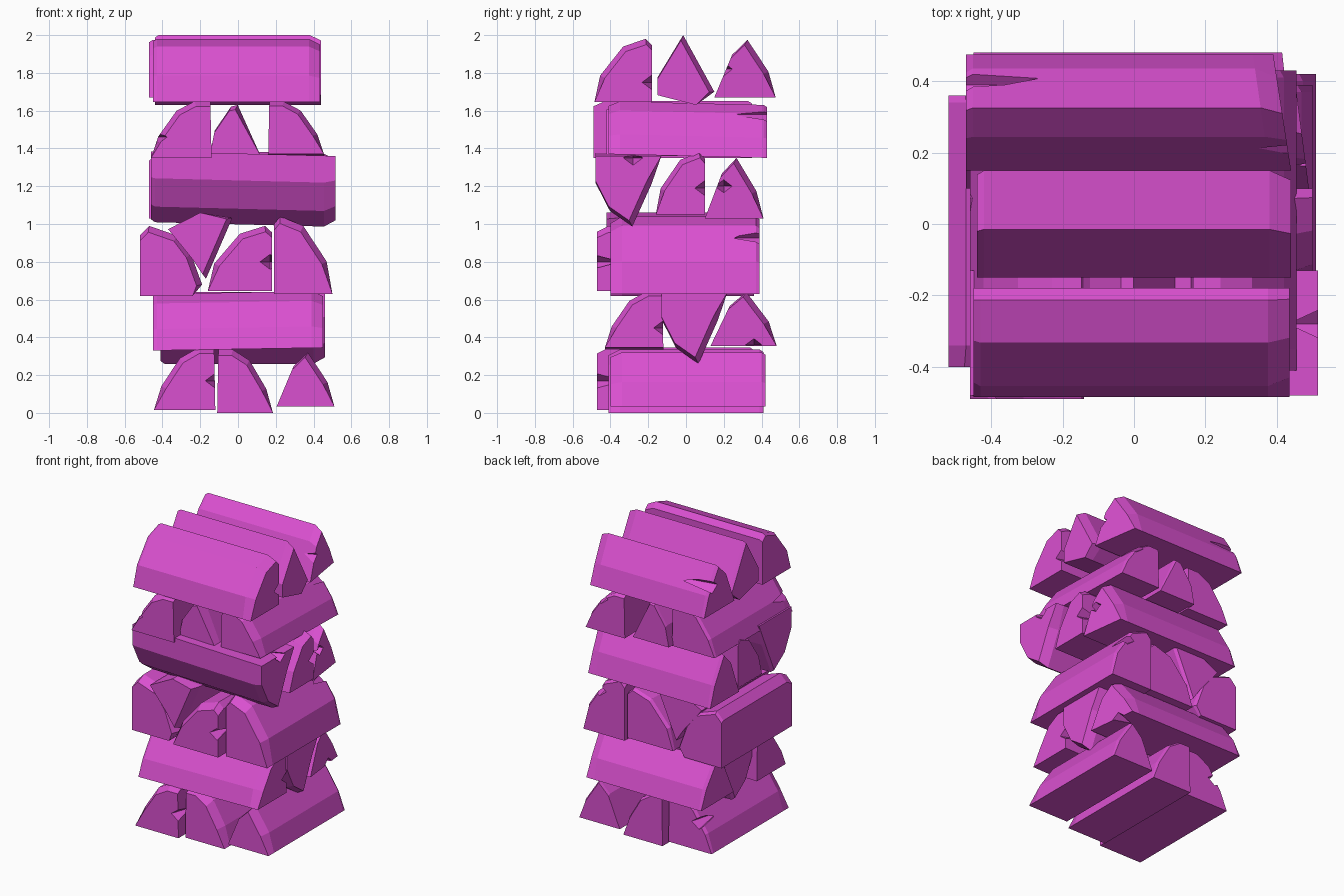
import bpy, bmesh
from mathutils import Vector

cube = bpy.data.objects.get("Cube")
if cube:
    bpy.data.objects.remove(cube, do_unlink=True)

wood = bpy.data.materials.new("magenta wood")
wood.use_nodes = True
colour = (0.7, 0.08, 0.63, 1)
wood.diffuse_color = colour
wood.node_tree.nodes["Principled BSDF"].inputs["Base Color"].default_value = colour

# Split-log cross-sections in a unit box: split corner, bark foot, then around
QUARTER = [(0, 0), (1, 0), (.88, .38), (.58, .83), (.28, 1), (.02, 1)]
HUMPED = [(0, 0), (1, 0), (.9, .42), (.5, .88), (.11, 1), (0, .9)]
WEDGE = [(0, 0), (1, 0), (.88, .45), (.54, 1), (.29, .74)]
KEEL = [(0, 0), (1, 0), (.85, .4), (.56, 1), (.22, .78), (0, .38)]
BLOCK = [(0, 0), (.85, 0), (1, .16), (.82, .6), (.6, .86), (.15, 1), (0, .86)]
SPLINTER = [(0, 0), (1, 0), (.55, 1), (.42, .97), (.1, .5)]
ROOF = [(0, .14), (.68, 0), (1, .19), (.45, 1), (0, .4)]
CROOKED = [(0, .25), (.5, 0), (1, .08), (.59, 1), (.41, .74)]


def place(axis, u, t, z):
    """Point at cross position u, length position t and height z."""
    return Vector((t, u, z)) if axis == "x" else Vector((u, t, z))


def new_object(name, bm):
    bmesh.ops.recalc_face_normals(bm, faces=bm.faces)
    mesh = bpy.data.meshes.new(name)
    bm.to_mesh(mesh)
    bm.free()
    mesh.materials.append(wood)
    obj = bpy.data.objects.new(name, mesh)
    bpy.context.collection.objects.link(obj)
    return obj


def cut_notch(obj, axis, u, t, z, reach):
    """Cut a tapering split that opens at the log end."""
    bm = bmesh.new()
    side = 1 if reach > 0 else -1
    tip = bm.verts.new(place(axis, u, t + reach, z))
    base = [bm.verts.new(place(axis, u + du, t - side * 0.02, z + dz))
            for du, dz in ((-.06, 0), (0, -.045), (.06, 0), (0, .045))]
    bm.faces.new(base)
    for a, b in zip(base, base[1:] + base[:1]):
        bm.faces.new((a, b, tip))
    cutter = new_object("notch_cutter", bm)
    cutter.hide_render = True
    mod = obj.modifiers.new("notch", "BOOLEAN")
    mod.operation = "DIFFERENCE"
    mod.solver = "EXACT"
    mod.object = cutter
    bpy.context.view_layer.objects.active = obj
    bpy.ops.object.modifier_apply(modifier=mod.name)
    bpy.data.objects.remove(cutter, do_unlink=True)


def log(name, axis, shape, us, zs, ts, notches=(), slant=0, rise=0):
    """Loft a log; reversed us or zs mirrors the cross-section.
    slant shortens the bark side at the far end, rise lifts the far end."""
    bm = bmesh.new()
    (u0, u1), (z0, z1), (t0, t1) = us, zs, ts
    long_end, short_end = 0.06, 0.02
    if axis == "y":
        sections = [(t0, .91), (t0 + long_end, 1), (t1 - short_end, 1), (t1, .96)]
    else:
        sections = [(t0, .96), (t0 + short_end, 1), (t1 - long_end, 1), (t1, .91)]
    pu, pz = shape[0]
    rings = []
    for t, scale in sections:
        ring = []
        along = (t - t0) / (t1 - t0)
        for i, (a, b) in enumerate(shape):
            # The split face and bark foot stay full size; the rest is chipped back
            s = scale if i > 1 else 1
            a, b = pu + (a - pu) * s, pz + (b - pz) * s
            u = u0 + (u1 - u0) * a
            z = z0 + (z1 - z0) * b + rise * along
            ring.append(bm.verts.new(place(axis, u, t - slant * along * a, z)))
        rings.append(ring)
    n = len(shape)
    for lower, upper in zip(rings, rings[1:]):
        for i in range(n):
            j = (i + 1) % n
            bm.faces.new((lower[i], lower[j], upper[j], upper[i]))
    bm.faces.new(rings[0])
    bm.faces.new(rings[-1])
    obj = new_object(name, bm)
    for u, z, end, length in notches:
        reach = length if end == "start" else -length
        cut_notch(obj, axis, u, t0 if end == "start" else t1, z, reach)


# Layer one, running front to back
log("base_log_right", "y", QUARTER, (-.12, -.445), (.015, .345), (-.47, .36),
    [(-.12, .17, "start", .15), (-.35, .2, "end", .2)])
log("base_log_middle", "y", QUARTER, (-.11, .185), (0, .335), (-.41, .41))
log("base_log_left", "y", WEDGE, (.205, .51), (.035, .32), (-.4, .42))

# Layer two, running side to side
log("second_log_front", "x", QUARTER, (-.12, -.43), (.33, .63), (-.45, .45),
    [(-.12, .45, "end", .12)], rise=.015)
log("second_log_middle", "x", KEEL, (-.13, .22), (.64, .26), (-.41, .46))
log("second_log_back", "x", WEDGE, (.13, .48), (.355, .64), (-.45, .455),
    [(.36, .36, "end", .15)], slant=.04)

# Layer three
log("third_log_right", "y", BLOCK, (-.52, -.19), (.62, .99), (-.4, .36))
log("third_log_wedged", "y", CROOKED, (-.37, -.03), (1.06, .71), (-.42, .36))
log("third_log_middle", "y", HUMPED, (.18, -.16), (.645, .99), (-.47, .37),
    [(.17, .8, "start", .15)])
log("third_log_left", "y", HUMPED, (.19, .5), (.63, 1.04), (-.4, .39),
    [(.38, .925, "end", .16)])

# Layer four
log("fourth_log_front", "x", KEEL, (-.48, -.13), (1.385, 1.01), (-.46, .515),
    [(-.28, 1.35, "end", .12)], rise=-.025)
log("fourth_log_middle", "x", HUMPED, (.1, -.16), (1.05, 1.38), (-.46, .5),
    [(.1, 1.19, "end", .15)])
log("fourth_log_back", "x", WEDGE, (.1, .41), (1.03, 1.35), (-.47, .49),
    [(.2, 1.2, "end", .12)], slant=.04)

# Layer five
log("fifth_log_right", "y", QUARTER, (-.14, -.46), (1.35, 1.65), (-.49, .35),
    [(-.43, 1.46, "start", .18)])
log("fifth_log_middle", "y", SPLINTER, (-.15, .12), (1.36, 1.63), (-.42, .4))
log("fifth_log_left", "y", QUARTER, (.16, .455), (1.37, 1.65), (-.41, .43),
    [(.34, 1.58, "end", .18)], rise=-.02)

# Layer six
log("top_log_front", "x", HUMPED, (-.18, -.485), (1.645, 1.98), (-.45, .435),
    [(-.18, 1.75, "end", .14)])
log("top_log_middle", "x", ROOF, (-.15, .15), (1.63, 2), (-.44, .44))
log("top_log_back", "x", WEDGE, (.15, .475), (1.67, 1.975), (-.47, .44),
    [(.2, 1.82, "end", .12), (.39, 1.85, "start", .3)], slant=.05)
